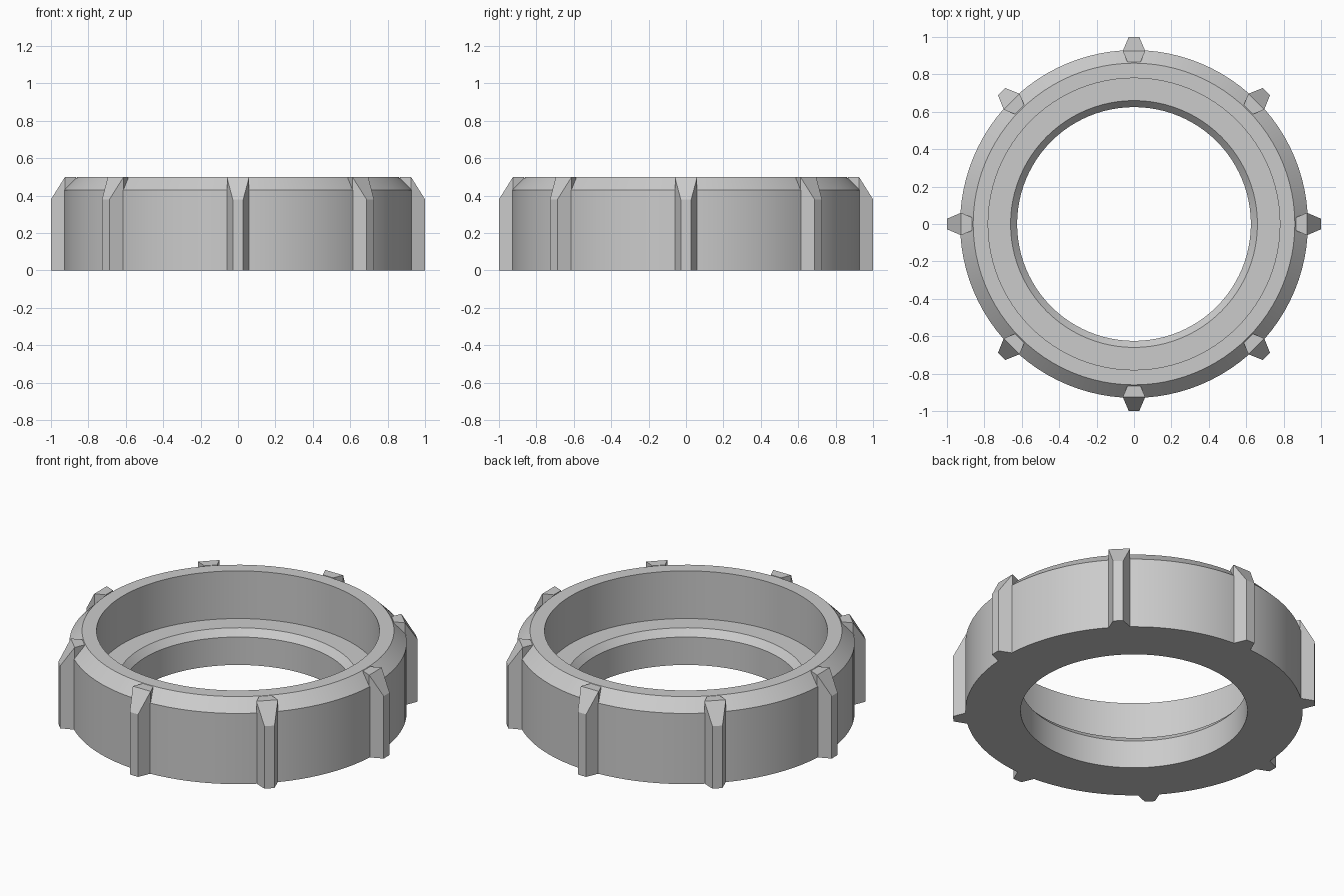
import bpy, bmesh, math
from mathutils import Matrix

cube = bpy.data.objects.get("Cube")
if cube:
    bpy.data.objects.remove(cube, do_unlink=True)

SEGMENTS = 96
RIBS = 8
HEIGHT = 0.5

# One plain grey for the whole part
grey = bpy.data.materials.new("plain grey")
grey.use_nodes = True
colour = (0.6, 0.6, 0.6, 1)
grey.diffuse_color = colour
grey.node_tree.nodes["Principled BSDF"].inputs["Base Color"].default_value = colour


def finish(name, bm):
    bmesh.ops.recalc_face_normals(bm, faces=bm.faces)
    mesh = bpy.data.meshes.new(name)
    bm.to_mesh(mesh)
    bm.free()
    mesh.materials.append(grey)
    obj = bpy.data.objects.new(name, mesh)
    bpy.context.collection.objects.link(obj)
    return obj


# Ring body: closed (radius, height) section turned about z
section = [(0.625, 0), (0.93, 0), (0.93, 0.43), (0.86, HEIGHT), (0.78, HEIGHT),
           (0.78, 0.21), (0.66, 0.21), (0.625, 0.17)]
bm = bmesh.new()
loops = []
for i in range(SEGMENTS):
    a = 2 * math.pi * i / SEGMENTS
    loops.append([bm.verts.new((r * math.cos(a), r * math.sin(a), z)) for r, z in section])
for i, loop in enumerate(loops):
    after = loops[(i + 1) % SEGMENTS]
    for j in range(len(section)):
        k = (j + 1) % len(section)
        bm.faces.new((loop[j], after[j], after[k], loop[k]))
ring = finish("ring_body", bm)
bpy.context.view_layer.objects.active = ring
ring.select_set(True)
bpy.ops.object.shade_smooth_by_angle(angle=math.radians(30))
ring.select_set(False)

# Grip ribs: six-sided prisms whose outer top is cut to a slope
outline = [(0.865, -0.035), (0.925, -0.06), (1.0, -0.028),
           (1.0, 0.028), (0.925, 0.06), (0.865, 0.035)]
for n in range(RIBS):
    bm = bmesh.new()
    low = [bm.verts.new((x, y, 0)) for x, y in outline]
    top = [bm.verts.new((x, y, 0.38 if x > 0.95 else HEIGHT)) for x, y in outline]
    bm.faces.new(low)
    bm.faces.new((top[0], top[1], top[4], top[5]))
    bm.faces.new(top[1:5])
    for j in range(6):
        k = (j + 1) % 6
        bm.faces.new((low[j], low[k], top[k], top[j]))
    bm.transform(Matrix.Rotation(2 * math.pi * n / RIBS, 4, "Z"))
    finish(f"grip_rib_{n + 1}", bm)
